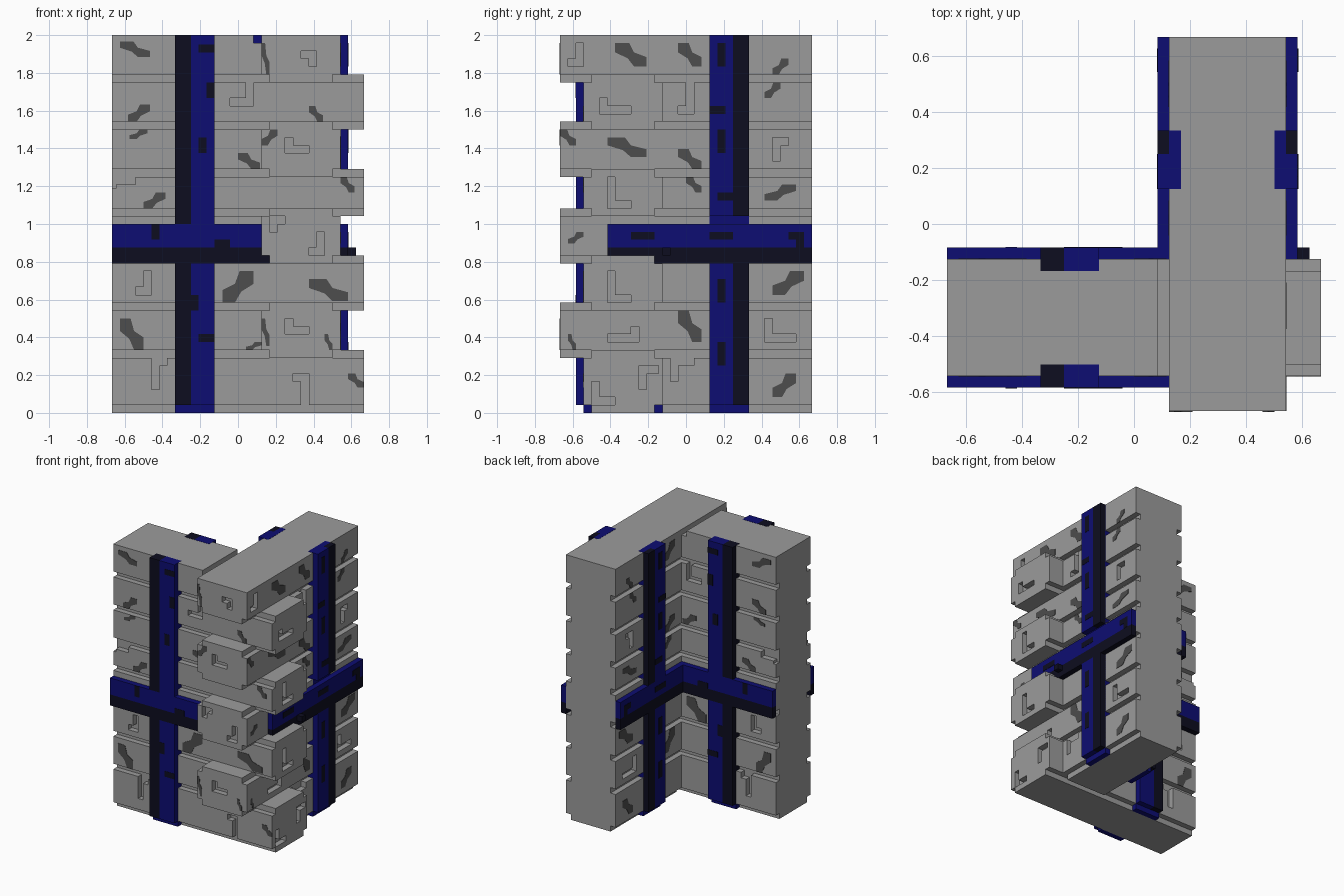
import bpy, bmesh
from mathutils import Vector

if "Cube" in bpy.data.objects:
    bpy.data.objects.remove(bpy.data.objects["Cube"])

V = 1 / 24  # one block unit; the model is 48 units tall


def material(name, rgb):
    m = bpy.data.materials.new(name)
    m.use_nodes = True
    m.diffuse_color = (*rgb, 1)
    bsdf = next(n for n in m.node_tree.nodes if n.type == 'BSDF_PRINCIPLED')
    bsdf.inputs["Base Color"].default_value = (*rgb, 1)
    return m


STONE = material("grey stone", (0.33, 0.33, 0.33))
CRACK = material("dark grey crack", (0.075, 0.075, 0.075))
NAVY = material("navy paint", (0.004, 0.004, 0.17))
DARK = material("blackish navy", (0.004, 0.004, 0.014))

# Wall faces: (u, v, depth outward) -> position in units
FACES = {
    "front": lambda u, v, d: (u, -13 - d, v),
    "front_end": lambda u, v, d: (u, -16 - d, v),
    "back": lambda u, v, d: (u, -3 + d, v),
    "right": lambda u, v, d: (13 + d, u, v),
    "right_end": lambda u, v, d: (16 + d, u, v),
    "left": lambda u, v, d: (3 - d, u, v),
}


def prism(bm, place, outline, d0, d1):
    """Extrude a flat outline between two depths."""
    low, high = ([bm.verts.new(Vector(place(u, v, d)) * V) for u, v in outline] for d in (d0, d1))
    n = len(outline)
    bm.faces.new(low)
    bm.faces.new(high)
    for i in range(n):
        j = (i + 1) % n
        bm.faces.new((low[i], low[j], high[j], high[i]))


def rect(u0, u1, v0, v1):
    return [(u0, v0), (u1, v0), (u1, v1), (u0, v1)]


def make(name, mat, prisms):
    bm = bmesh.new()
    for p in prisms:
        prism(bm, *p)
    bmesh.ops.recalc_face_normals(bm, faces=bm.faces)
    me = bpy.data.meshes.new(name)
    bm.to_mesh(me)
    bm.free()
    me.materials.append(mat)
    ob = bpy.data.objects.new(name, me)
    bpy.context.collection.objects.link(ob)
    return ob


# Stone courses: cross-sections with one-unit grooves
GROOVES = [0, 7, 13, 19, 25, 30, 36, 42]


def section(z0, z1):
    right = []
    for i, g in enumerate(GROOVES):
        top = GROOVES[i + 1] if i < 7 else 48
        for a, b, w in ((g, g + 1, 4), (g + 1, top, 5)):
            if a >= z0 and b <= z1:
                right += [(w, a), (w, b)]
    return right + [(-w, z) for w, z in reversed(right)]


def along_x(w, z, d):
    return (d, w - 8, z)


def along_y(w, z, d):
    return (w + 8, d, z)


stones = [make("wall_side", STONE, [(along_x, section(0, 48), -16, 3)]),
          make("wall_back", STONE, [(along_y, section(0, 48), -3, 16)])]
for i, g in enumerate(GROOVES):  # interlocking corner stones
    top = GROOVES[i + 1] + 1 if i < 7 else 48
    if i % 2 == 0:
        stones.append(make(f"corner_stone_{i}", STONE, [(along_x, section(g, top), 3, 16)]))
    else:
        stones.append(make(f"corner_stone_{i}", STONE, [(along_y, section(g, top), -16, -3)]))

# L-shaped chips: u0, u1, v0, v1, elbow side in u, elbow side in v
CHIPS = {
    "front": [(-1, 2, 39, 42, 1, 0), (-13, -11, 15, 18, 1, 0), (-11, -9, 3, 7, 0, 1),
              (7, 9, 1, 5, 1, 1), (-16.5, -13, 28.5, 30, 0, 1)],
    "front_end": [(8, 10, 44, 46, 1, 1), (6, 9, 33, 35, 0, 0), (4, 6, 23, 25, 0, 1),
                  (9, 11, 20, 23, 1, 0), (6, 9, 10, 12, 0, 0)],
    "right": [(-15, -13, 44, 47, 1, 0), (-1, 1, 38, 42, 1, 0), (11, 13, 32, 35, 0, 1),
              (-10, -6, 9, 11, 1, 0), (10, 14, 9, 12, 0, 0), (-2, 1, 4, 7, 0, 1)],
    "right_end": [(-11, -7, 38, 40, 0, 0), (-10, -7, 26, 30, 0, 0), (-10, -7, 14, 18, 0, 0),
                  (-12, -9, 1, 4, 0, 0), (-6, -3.5, 3, 6, 0, 1)],
}
CHIPS["back"] = [c for c in CHIPS["front"] if c[1] <= 2]
CHIPS["left"] = [c for c in CHIPS["right"] if c[0] >= 1]


def ell(u0, u1, v0, v1, fu, fv):
    if fu:
        u0, u1 = u1, u0
    if fv:
        v0, v1 = v1, v0
    su, sv = (-1 if fu else 1), (-1 if fv else 1)
    return [(u0, v0), (u1, v0), (u1, v0 + sv), (u0 + su, v0 + sv), (u0 + su, v1), (u0, v1)]


cuts = [(FACES[f], ell(*c), -1, 0.5) for f, chips in CHIPS.items() for c in chips]
# Joint between the two wall tops
cuts.append((FACES["front"], rect(2, 3, 47, 48.5), -10.5, 0.5))
cutter = make("chip_cutter", STONE, cuts)
cutter.hide_render = True
for ob in stones:
    mod = ob.modifiers.new("chips", 'BOOLEAN')
    mod.operation = 'DIFFERENCE'
    mod.solver = 'EXACT'
    mod.object = cutter
    bpy.context.view_layer.objects.active = ob
    bpy.ops.object.modifier_apply(modifier="chips")
bpy.data.objects.remove(cutter)

# Dark crack plates: u0, u1, v0, v1, rising to the right or not
CRACKS = {
    "front": [(-15, -11.2, 45.2, 47.2, 0), (-14, -11.2, 37, 39.2, 1), (-13.8, -11.5, 34.8, 36, 1),
              (-12, -9.2, 26, 28, 1), (0, 2.8, 31, 33, 0), (9, 10.8, 37, 39, 0), (13, 14.8, 28, 30, 0),
              (-2, 2, 14, 18, 1), (9, 14, 14.2, 17, 0), (-15, -12, 8, 12, 0), (1, 3, 8, 9, 1),
              (14, 16, 3.2, 5, 0)],
    "front_end": [(3, 4, 43, 47, 0), (3, 5, 34, 36, 1), (3, 4, 8.5, 12, 0), (11, 12, 8, 10, 0)],
    "right": [(-9, -5, 44, 47, 0), (-1, 2, 44, 47, 0), (11, 13, 43, 45, 1), (10, 12, 40, 42, 1),
              (-10, -5, 32.5, 35, 0), (-16, -14, 34, 36, 0), (-1, 2, 31, 33.5, 0), (0, 2, 28, 30, 0),
              (10, 14, 27, 29, 1), (-15, -13, 21.5, 23, 1), (11, 15, 15, 18, 1), (-1, 2, 9, 13, 0),
              (-15, -14, 8, 10, 0), (11, 14, 2, 5, 1)],
}
CRACKS["back"] = [c for c in CRACKS["front"] if c[1] < 3]
CRACKS["left"] = [c for c in CRACKS["right"] if c[0] >= -1]
BLOB = [(0, 1), (.45, 1), (.6, .6), (1, .4), (1, 0), (.6, 0), (.4, .35), (0, .6)]


def blob(u0, u1, v0, v1, rising):
    if rising:
        u0, u1 = u1, u0
    return [(u0 + (u1 - u0) * s, v0 + (v1 - v0) * t) for s, t in BLOB]


for f, cracks in CRACKS.items():
    make(f"cracks_{f}", CRACK, [(FACES[f], blob(*c), -0.05, 0.06) for c in cracks])

# Painted bands: upright strip and level beam on each wall face
TOP = 48.03
BANDS = {  # face: strip dark side, strip navy side, beam start, beam end, upper strip start
    "front": ((-8, -6), (-6, -3), -16, 3, 24),
    "back": ((-8, -6), (-6, -3), -16, 3, 24),
    "right": ((6, 8), (3, 6), -10, 16, 25),
    "left": ((6, 8), (3, 6), -2, 16, 24),
}
for f, (dark, navy, b0, b1, up) in BANDS.items():
    p = FACES[f]
    lo, hi = min(dark[0], navy[0]), max(dark[1], navy[1])
    on_side = f in ("front", "back")
    inner = -1 if on_side else 0
    make(f"strip_dark_{f}", DARK, [(p, rect(*dark, 1, 19), inner, 1), (p, rect(*dark, up, TOP), inner, 1)])
    parts = [(p, rect(*navy, 1, 19), inner, 1), (p, rect(*navy, up, TOP), inner, 1),
             (p, rect(lo, hi, 0, 1), -1, 0)]
    if not on_side:
        parts.append((p, rect(lo, hi, 1, TOP), -1, 0.04))
    make(f"strip_navy_{f}", NAVY, parts)
    make(f"beam_navy_{f}", NAVY, [(p, rect(b0, b1, 21, 24), 0, 1)])
    low0 = -4 if f == "right" else b0
    make(f"beam_dark_{f}", DARK, [(p, rect(b0, b1, 20, 21), 0, 1), (p, rect(low0, b1, 19, 20), 0, 1)])

make("beam_stub", DARK, [(FACES["right"], rect(-3, -2, 20, 21), 1, 2),
                         (FACES["front"], rect(3, 4, 19, 20), -1, 1)])

# Dark flecks on the bands
FLECKS_SIDE = [(-5, -3, 45.8, 46.8), (-4, -3, 40, 42), (-5, -4, 33, 35), (-11, -10, 22, 24),
               (-3, -1, 21, 22), (-6, -5, 13, 15), (-5, -3, 9, 10)]
FLECKS_BACK = [(4, 5, 44, 47), (3, 5, 38, 39), (4, 5, 33, 36), (4, 6, 27, 28), (-7, -4, 22, 23),
               (3, 6, 22, 23), (13, 15, 22, 23), (14, 15, 21, 22), (4, 5, 14, 17), (4, 5, 6, 9)]
for f in BANDS:
    flecks = FLECKS_SIDE if f in ("front", "back") else FLECKS_BACK
    if f == "left":
        flecks = [k for k in flecks if k[0] > 0]
    make(f"flecks_{f}", DARK, [(FACES[f], rect(*k), 0.95, 1.05) for k in flecks])
